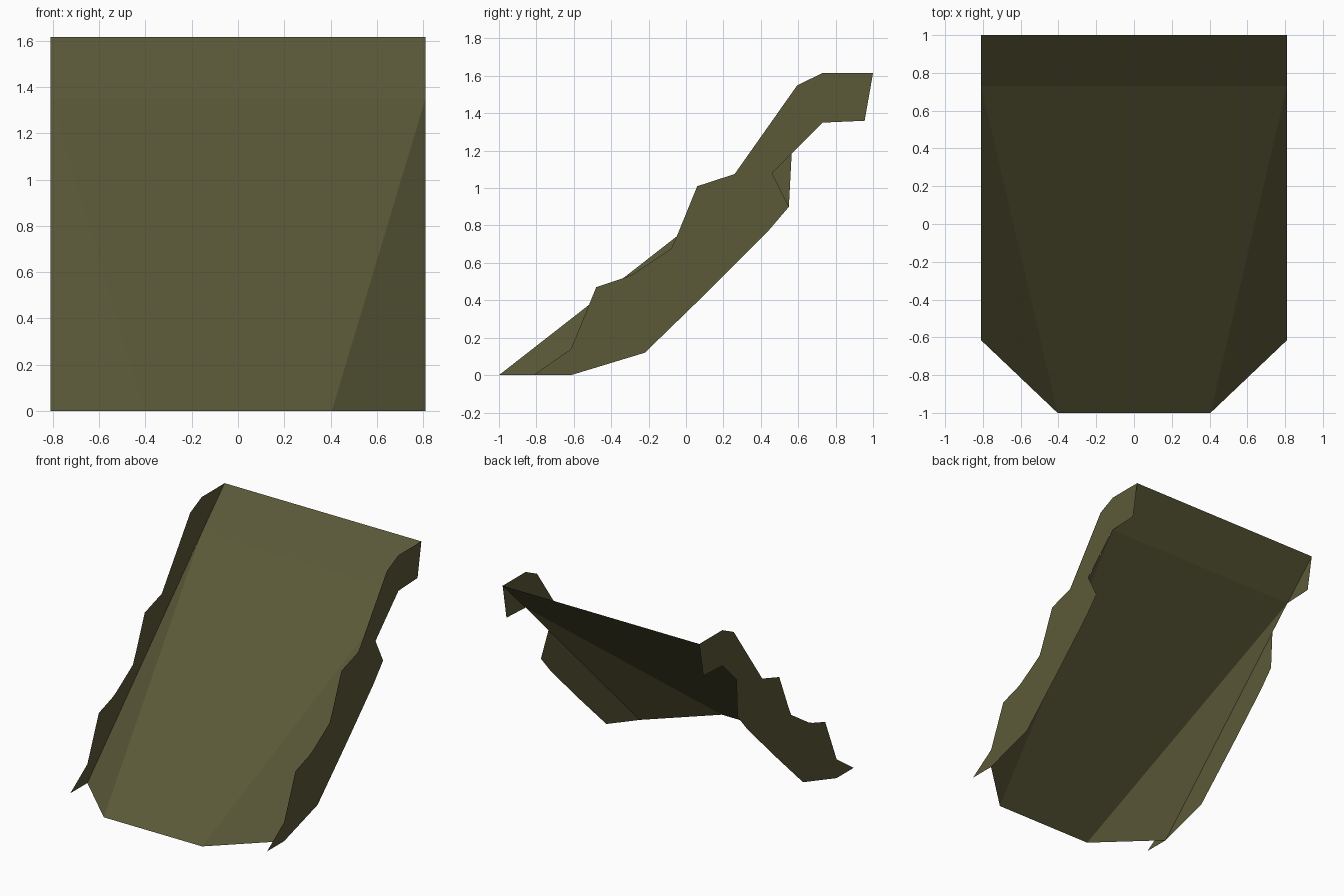
import bpy

if "Cube" in bpy.data.objects:
    bpy.data.objects.remove(bpy.data.objects["Cube"])

olive = bpy.data.materials.new("dark olive")
olive.diffuse_color = (0.105, 0.1, 0.04, 1)
olive.use_nodes = True
olive.node_tree.nodes["Principled BSDF"].inputs["Base Color"].default_value = olive.diffuse_color

W = 0.81


def add_part(name, verts, faces):
    mesh = bpy.data.meshes.new(name)
    mesh.from_pydata(verts, [], faces)
    mesh.materials.append(olive)
    mesh.update()
    ob = bpy.data.objects.new(name, mesh)
    bpy.context.collection.objects.link(ob)
    return ob


# Sloping sheet: main slope, two folded corner triangles, steeper top band
sheet = [(-0.405, -1, 0), (0.405, -1, 0), (W, -0.615, 0), (W, 0.73, 1.35),
         (W, 1, 1.615), (-W, 1, 1.615), (-W, 0.73, 1.35), (-W, -0.615, 0)]
add_part("sloping_sheet", sheet,
         [(0, 1, 3, 6), (1, 2, 3), (0, 6, 7), (6, 3, 4, 5)])

# Jagged side profile (y, z), shared by both side panels
upper = [(-0.615, 0), (-0.815, 0), (-0.615, 0.14), (-0.48, 0.47),
         (-0.33, 0.52), (-0.285, 0.54), (-0.08, 0.675), (-0.05, 0.74),
         (0.06, 1.01), (0.26, 1.075), (0.595, 1.55), (0.73, 1.615),
         (1, 1.615), (0.955, 1.36), (0.73, 1.35)]
lower = [(0.55, 0.9), (0.435, 0.765), (0.12, 0.45), (-0.22, 0.12)]

# The right panel has a deeper notch under the top than the left one
for name, side, notch in (("right_side_panel", 1, (0.46, 1.08)),
                          ("left_side_panel", -1, (0.565, 1.185))):
    outline = upper + [notch] + lower
    if side > 0:
        outline = outline[::-1]
    add_part(name, [(side * W, y, z) for y, z in outline],
             [tuple(range(len(outline)))])
